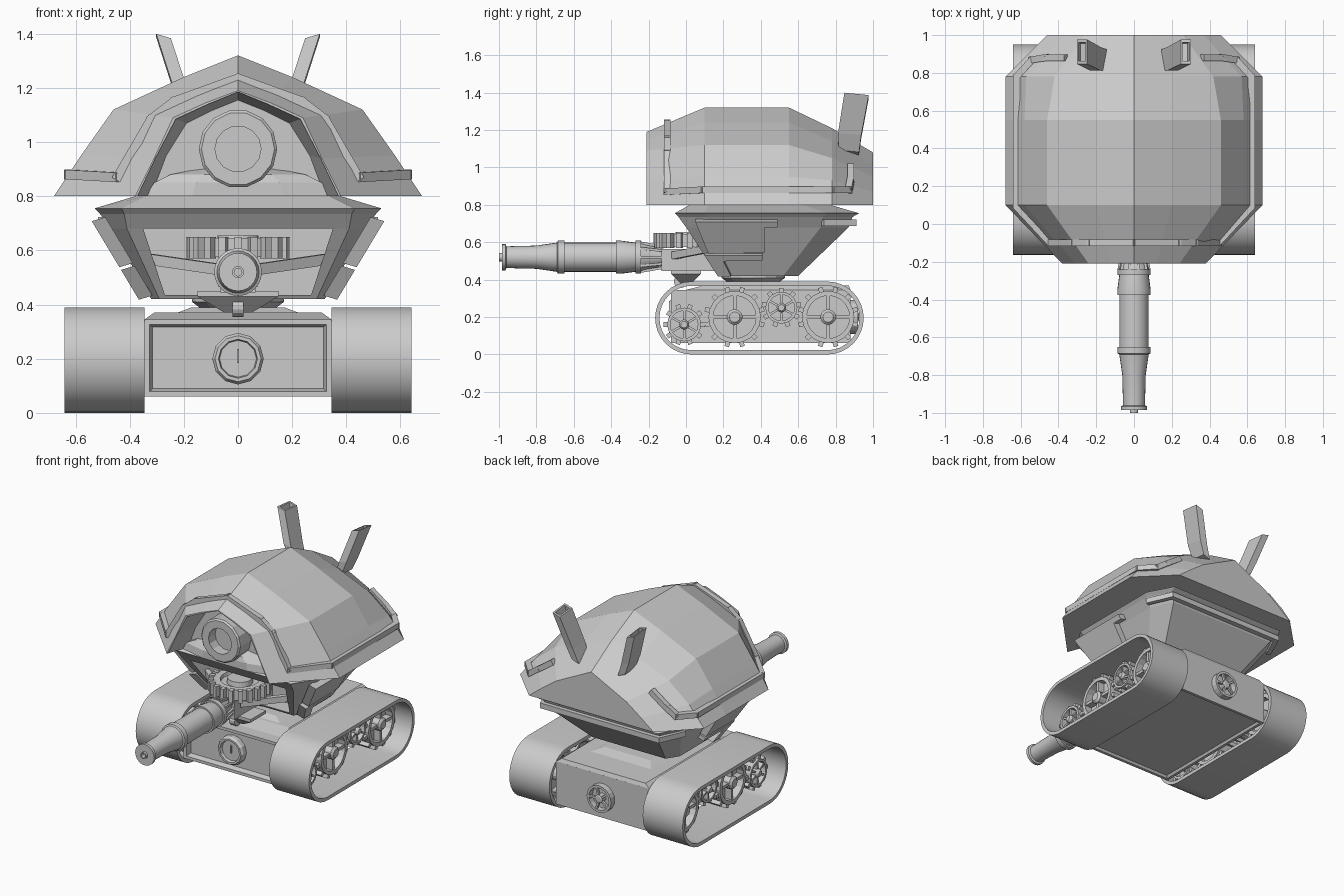
import bpy, bmesh
from math import pi, sin, cos
from mathutils import Matrix, Vector

if "Cube" in bpy.data.objects:
    bpy.data.objects.remove(bpy.data.objects["Cube"])

T = Matrix.Translation
AX_X = Matrix.Rotation(pi / 2, 4, 'Y')    # local z -> +x
AX_F = Matrix.Rotation(pi / 2, 4, 'X')    # local z -> -y (front)
AX_B = Matrix.Rotation(-pi / 2, 4, 'X')   # local z -> +y (back)
I = Matrix.Identity(4)


def loft(bm, rings, cyclic=False, M=I):
    vs = [[bm.verts.new(M @ Vector(p)) for p in r] for r in rings]
    n = len(vs[0])
    pairs = list(zip(vs, vs[1:])) + ([(vs[-1], vs[0])] if cyclic else [])
    for a, b in pairs:
        for i in range(n):
            j = (i + 1) % n
            bm.faces.new((a[i], a[j], b[j], b[i]))
    if not cyclic:
        bm.faces.new(vs[0])
        bm.faces.new(vs[-1])


def revolve(bm, prof, n, M=I, cyclic=False):
    loft(bm, [[(r * cos(2 * pi * i / n), r * sin(2 * pi * i / n), h) for i in range(n)]
              for r, h in prof], cyclic, M)


def box(bm, c, s, M=I):
    bmesh.ops.create_cube(bm, size=1, matrix=M @ T(c) @ Matrix.Diagonal((*s, 1)))


def bar(bm, a, b, w, h):
    a, b = Vector(a), Vector(b)
    d = b - a
    q = d.to_track_quat('Z', 'Y').to_matrix().to_4x4()
    box(bm, (0, 0, 0), (w, h, d.length + w * .6), T((a + b) / 2) @ q)


def finish(name, bm, smooth=False, mirror=False):
    bmesh.ops.recalc_face_normals(bm, faces=bm.faces[:])
    me = bpy.data.meshes.new(name)
    bm.to_mesh(me)
    bm.free()
    ob = bpy.data.objects.new(name, me)
    bpy.context.collection.objects.link(ob)
    if smooth:
        bpy.context.view_layer.objects.active = ob
        ob.select_set(True)
        bpy.ops.object.shade_smooth_by_angle(angle=0.6)
        ob.select_set(False)
    if mirror:
        ob.modifiers.new("mirror", 'MIRROR')
    return ob


def cut(ob, cutter):
    m = ob.modifiers.new("cut", 'BOOLEAN')
    m.operation, m.solver, m.object = 'DIFFERENCE', 'EXACT', cutter
    cutter.hide_render = True
    cutter.hide_viewport = True


def wheel(bm, M, r, d, spokes, teeth, disc=True):
    revolve(bm, [(r, 0), (r, d), (.82 * r, d), (.82 * r, 0)], 20, M, True)
    revolve(bm, [(.3 * r, 0), (.3 * r, 1.0 * d), (.2 * r, 1.1 * d)], 12, M)
    if disc:
        revolve(bm, [(.85 * r, .4 * d), (.85 * r, .6 * d)], 20, M)
    for i in range(spokes):
        box(bm, (r * .55, 0, d * .75), (r * .65, r * .14, d * .4), M @ Matrix.Rotation(2 * pi * i / spokes, 4, 'Z'))
    for i in range(teeth):
        box(bm, (r * 1.04, 0, d * .5), (.035, .025, d * .8), M @ Matrix.Rotation(2 * pi * (i + .5) / teeth, 4, 'Z'))


# tracks: thin stadium belts
bm = bmesh.new()
secs = []
for k in range(2):
    for i in range(17):
        a = pi / 2 + k * pi + pi * i / 16
        c = (.03, .755)[k]
        o = [(x, c + r * cos(a), .195 + r * sin(a)) for x, r in ((.345, .195), (.64, .195), (.64, .172), (.345, .172))]
        secs.append(o)
loft(bm, secs, True)
finish("track_belt", bm, True, True)

# road wheels
bm = bmesh.new()
for y, z, r, n in ((-.01, .16, .09, 10), (.26, .2, .14, 12), (.51, .25, .085, 9), (.76, .2, .14, 12)):
    M = T((.4, y, z)) @ AX_X
    wheel(bm, M, r, .13, 4 if r > .1 else 6, n)
    revolve(bm, [(.03, -.07), (.03, .02)], 10, M)
finish("road_wheels", bm, False, True)

# hull with inset front and bottom panels
bm = bmesh.new()
box(bm, (0, .4, .203), (.69, .96, .285))
for d, depth in ((Vector((0, -1, 0)), -.035), (Vector((0, 0, -1)), -.015)):
    bm.normal_update()
    f = max(bm.faces, key=lambda f: f.normal.dot(d) * f.calc_area())
    bmesh.ops.inset_region(bm, faces=[f], thickness=.027, depth=0)
    bmesh.ops.inset_region(bm, faces=[f], thickness=.014, depth=depth)
finish("hull", bm)

# stepped deck and turret neck
bm = bmesh.new()
for w, y0, y1, w2, y2, y3, za, zb in ((.345, .0, .88, .31, .1, .87, .345, .37), (.25, .1, .72, .17, .16, .62, .36, .39)):
    loft(bm, [[(-a, p, z), (a, p, z), (a, q, z), (-a, q, z)]
              for a, p, q, z in ((w, y0, y1, za), (w2, y2, y3, zb))])
revolve(bm, [(.13, .38), (.17, .41), (.17, .43)], 16, T((0, .36, 0)))
finish("deck_and_neck", bm)

# round gauge on the hull front, hand wheel on the back
bm = bmesh.new()
M = T((0, -.05, .2)) @ AX_F
revolve(bm, [(.095, -.02), (.095, .025), (.085, .04), (.072, .04), (.068, .02)], 12, M)
box(bm, (0, .01, .024), (.008, .05, .01), M)
finish("front_gauge", bm)
bm = bmesh.new()
wheel(bm, T((0, .88, .2)) @ AX_B, .09, .04, 5, 0, False)
finish("rear_hand_wheel", bm)


# lower turret bowl
def ring(z, w, y0, y1, hf, df, hb, db):
    h = [(hf, y0), (w, y0 + df), (w, y1 - db), (hb, y1)]
    return [(x, y, z) for x, y in h] + [(-x, y, z) for x, y in reversed(h)]


bm = bmesh.new()
loft(bm, [ring(.42, .32, .17, .6, .29, .04, .27, .08),
          ring(.68, .47, .0, .87, .41, .12, .40, .15),
          ring(.735, .51, -.04, .89, .42, .15, .43, .16),
          ring(.755, .53, -.06, .925, .43, .16, .44, .17),
          ring(.80, .38, .02, .77, .34, .1, .3, .14),
          ring(.83, .36, .02, .77, .33, .1, .3, .14)])
bowl = finish("turret_bowl", bm)
bm = bmesh.new()
loft(bm, [[(-.35, y, .68), (.35, y, .68), (.27, y, .435), (-.27, y, .435)] for y in (-.4, .27)])
cut(bowl, finish("bowl_cutter", bm))

# rear lip of the bowl
bm = bmesh.new()
bar(bm, (0, .895, .705), (.43, .895, .705), .035, .035)
bar(bm, (.43, .895, .705), (.5, .74, .705), .03, .035)
finish("bowl_rear_lip", bm, False, True)

# sloped side armour: upper stepped plate and lower front strip
bm = bmesh.new()
for pts in (((.05, .72), (.49, .72), (.49, .69), (.42, .69), (.42, .555), (.12, .55)),
            ((.1, .54), (.41, .54), (.41, .515), (.2, .51), (.24, .43), (.17, .43))):
    loft(bm, [[(.32 + (z - .42) * .6 + o, y, z - o * .3) for y, z in pts] for o in (-.01, .04)])
finish("side_armour", bm, False, True)

# traverse gear
bm = bmesh.new()
M = T((0, .02, 0))
revolve(bm, [(.165, .575), (.165, .645), (.12, .645), (.115, .625), (.08, .625), (.075, .655)], 24, M)
for i in range(20):
    box(bm, (.175, 0, .61), (.035, .027, .08), M @ Matrix.Rotation(2 * pi * i / 20, 4, 'Z'))
finish("traverse_gear", bm)

# gun barrel with bands, collar ribs and bore
bm = bmesh.new()
prof = [(.045, .12), (.05, .14), (.08, .24)]
for h in (.24, .345):
    prof += [(.088, h), (.088, h + .03), (.078, h + .03)]
prof += [(.078, .65), (.088, .65), (.088, .685), (.078, .69), (.062, .8), (.058, .96),
         (.07, .965), (.07, .985), (.022, .985), (.022, 1.0), (.014, 1.0), (.014, .96)]
M = T((0, 0, .52)) @ AX_F
revolve(bm, prof, 24, M)
finish("gun_barrel", bm, True)
bm = bmesh.new()
for i in range(10):
    a = 2 * pi * i / 10
    bar(bm, M @ Vector((.06 * cos(a), .06 * sin(a), .13)), M @ Vector((.08 * cos(a), .08 * sin(a), .24)), .014, .014)
finish("barrel_ribs", bm)

# gun cradle, arms and hanging guide roller
bm = bmesh.new()
box(bm, (0, .07, .505), (.13, .4, .12))
for s in (-1, 1):
    bar(bm, (s * .07, -.06, .53), (s * .31, .12, .565), .03, .04)
loft(bm, [[(-x, -y, z), (x, -y, z), (x, y, z), (-x, y, z)]
          for x, y, z in ((.05, .02, .37), (.15, .08, .43), (.15, .08, .45))])
revolve(bm, [(.035, -.02), (.035, .02)], 14, T((0, -.03, .39)) @ AX_X)
finish("gun_cradle", bm)

# faceted upper shell: cross-sections along y
front = ((0, 1.19), (.12, 1.145), (.24, 1.09), (.31, .94), (.38, .8))
main = ((0, 1.32), (.2, 1.24), (.46, 1.12), (.58, .95), (.68, .8))
rear = ((0, 1.21), (.2, 1.14), (.42, 1.05), (.57, .93), (.68, .8))
back = ((0, 1.08), (.12, 1.02), (.26, .95), (.37, .87), (.46, .8))


def section(half, y):
    return [(x, y, z) for x, z in half] + [(-x, y, z) for x, z in reversed(half[1:])]


bm = bmesh.new()
loft(bm, [section(front, -.21), section(main, .1), section(main, .55), section(rear, .78), section(back, 1)])
shell = finish("upper_shell", bm)
hood = ((0, 1.155), (.1, 1.115), (.19, 1.07), (.265, .95), (.34, .75))
lip = ((0, 1.185), (.11, 1.14), (.23, 1.085), (.305, .94), (.395, .75))
bm = bmesh.new()
loft(bm, [section(lip, -.3), section(lip, -.2), section(hood, -.07)])
cut(shell, finish("hood_cutter", bm))

# raised trim around the shell
bm = bmesh.new()
path = [(0, -.1, 1.235), (.235, -.1, 1.15), (.32, -.1, 1.085), (.445, -.1, .87), (.622, .09, .88),
        (.622, .78, .88), (.54, .87, .88), (.47, .88, .93), (.37, .88, 1.0)]
for a, b in zip(path, path[1:]):
    bar(bm, a, b, .035, .035)
finish("shell_trim", bm, False, True)

# eye ring and chin inside the hood
bm = bmesh.new()
M = T((0, 0, .975)) @ AX_F
revolve(bm, [(.145, .05), (.145, .18), (.135, .19), (.085, .19), (.085, .05)], 14, M, True)
revolve(bm, [(.09, .05), (.09, .12)], 14, M)
finish("eye_ring", bm)
bm = bmesh.new()
loft(bm, [[(-w, -.05, z), (-w, y, z), (-w * .5, y - .04, z), (w * .5, y - .04, z), (w, y, z), (w, -.05, z)]
          for w, y, z in ((.34, -.1, .8), (.31, -.1, .85), (.25, -.09, .88), (.15, -.06, .9))])
finish("chin", bm)

# hollow square ears
bm = bmesh.new()


def ear(c, w, d):
    return [(c[0] + a * w, c[1] + b * d, c[2] + a * w * .3 - b * d * .1)
            for a, b in ((-1, -1), (1, -1), (1, 1), (-1, 1))]


loft(bm, [ear((.17, .87, 1.08), .025, .055), ear((.205, .875, 1.17), .028, .062), ear((.275, .912, 1.385), .027, .065),
          ear((.275, .912, 1.385), .018, .05), ear((.265, .905, 1.34), .018, .05)])
finish("ears", bm, False, True)
